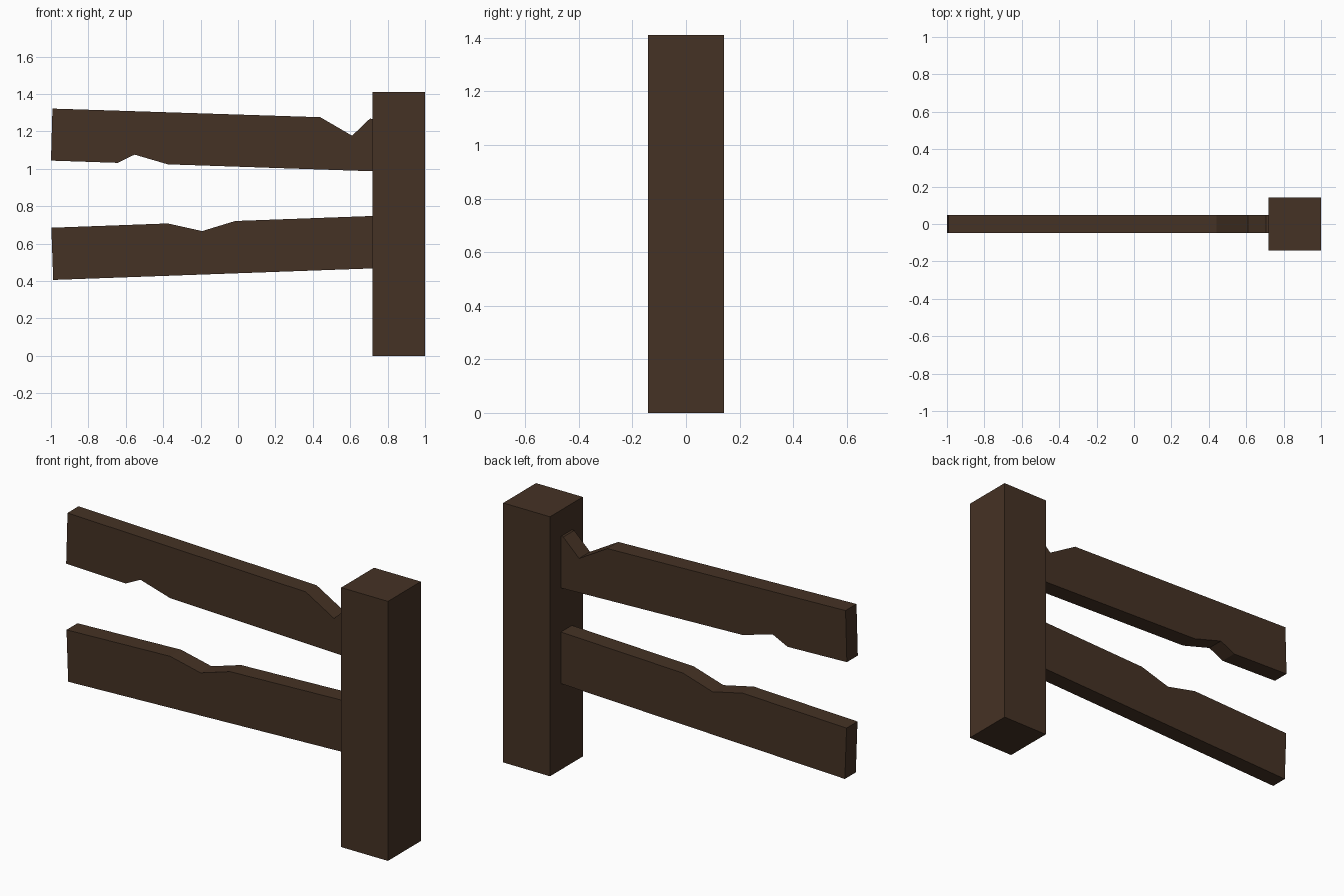
import bpy, bmesh
from mathutils import Vector

if "Cube" in bpy.data.objects:
    bpy.data.objects.remove(bpy.data.objects["Cube"])

wood = bpy.data.materials.new("dark_wood")
wood.diffuse_color = (0.06, 0.032, 0.018, 1)
wood.use_nodes = True
wood.node_tree.nodes["Principled BSDF"].inputs["Base Color"].default_value = wood.diffuse_color


def extrude_profile(name, points, half_depth):
    """Extrude an XZ outline symmetrically along Y."""
    bm = bmesh.new()
    face = bm.faces.new([bm.verts.new((x, -half_depth, z)) for x, z in points])
    ext = bmesh.ops.extrude_face_region(bm, geom=[face])
    verts = [g for g in ext["geom"] if isinstance(g, bmesh.types.BMVert)]
    bmesh.ops.translate(bm, verts=verts, vec=Vector((0, 2 * half_depth, 0)))
    bmesh.ops.recalc_face_normals(bm, faces=bm.faces[:])
    mesh = bpy.data.meshes.new(name)
    bm.to_mesh(mesh)
    bm.free()
    mesh.materials.append(wood)
    obj = bpy.data.objects.new(name, mesh)
    bpy.context.collection.objects.link(obj)
    return obj


# Square upright post
extrude_profile("post", [(0.719, 0), (1, 0), (1, 1.41), (0.719, 1.41)], 0.141)

# Upper rail, sloping down to the post, chipped on both edges
extrude_profile("upper_rail", [
    (-1.0, 1.044), (-0.643, 1.032), (-0.553, 1.076), (-0.375, 1.024),
    (0.722, 0.987), (0.73, 1.267), (0.705, 1.268), (0.61, 1.177),
    (0.44, 1.276), (-0.992, 1.322)], 0.047)

# Lower rail, sloping up to the post, chipped on the top edge
extrude_profile("lower_rail", [
    (-0.988, 0.406), (0.73, 0.468), (0.722, 0.748), (-0.015, 0.721),
    (-0.192, 0.667), (-0.375, 0.708), (-0.998, 0.685)], 0.047)
